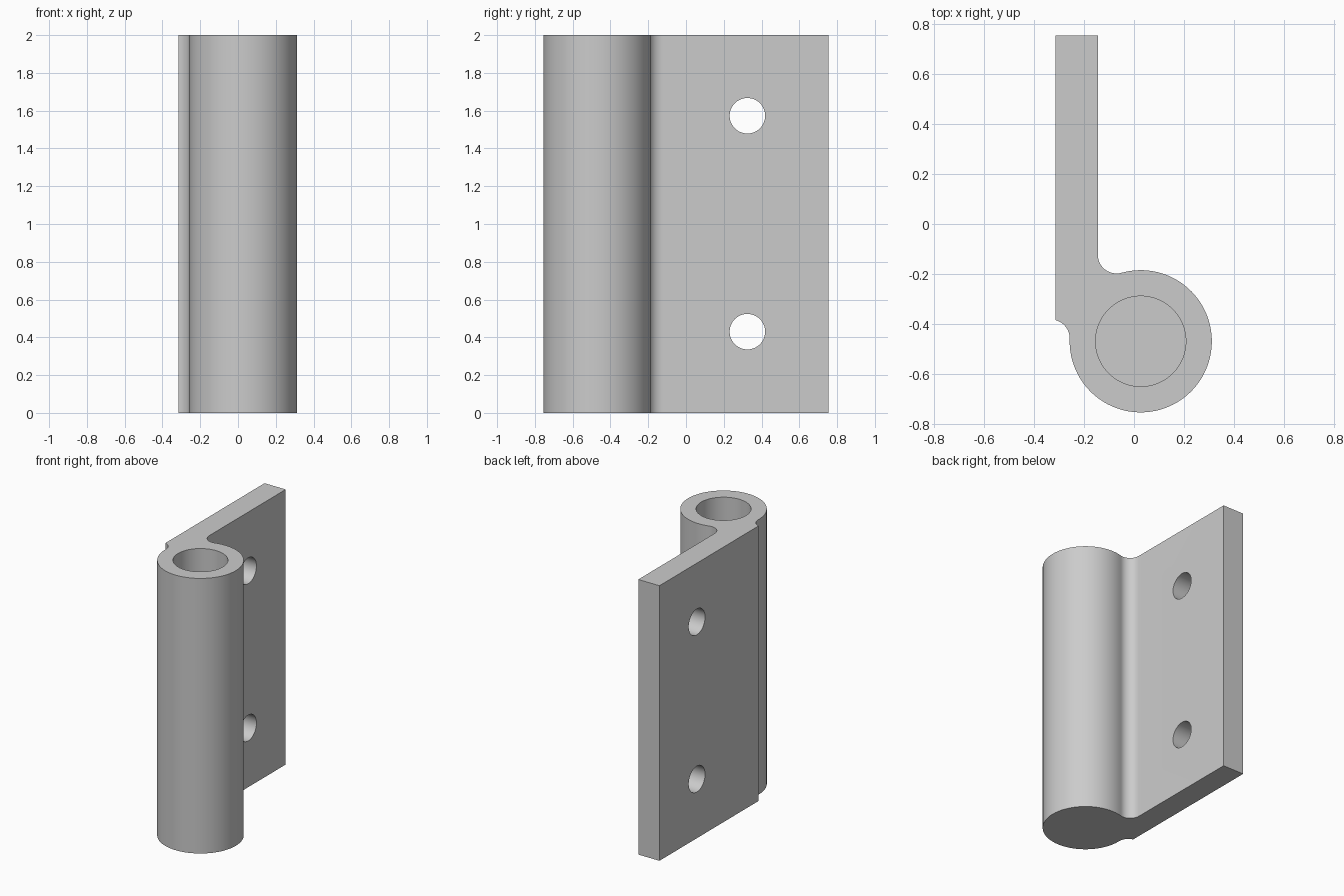
import bpy, bmesh
from math import sin, cos, atan2, acos, hypot, radians, pi
from mathutils import Matrix

if "Cube" in bpy.data.objects:
    bpy.data.objects.remove(bpy.data.objects["Cube"], do_unlink=True)

HEIGHT = 2.0
LEFT, RIGHT, BACK = -0.315, -0.145, 0.755   # plate limits
CX, CY, R = 0.027, -0.47, 0.285             # knuckle
BORE, BORE_FLOOR = 0.181, 0.15
FILLET = 0.075

steel = bpy.data.materials.new("steel grey")
steel.use_nodes = True
grey = (0.6, 0.6, 0.6, 1)
steel.diffuse_color = grey
steel.node_tree.nodes["Principled BSDF"].inputs["Base Color"].default_value = grey


def arc(cx, cy, r, a, b, n):
    return [(cx + r * cos(a + (b - a) * i / n), cy + r * sin(a + (b - a) * i / n))
            for i in range(n + 1)]


def make_object(name, bm):
    bmesh.ops.recalc_face_normals(bm, faces=bm.faces)
    mesh = bpy.data.meshes.new(name)
    bm.to_mesh(mesh)
    bm.free()
    mesh.materials.append(steel)
    obj = bpy.data.objects.new(name, mesh)
    bpy.context.collection.objects.link(obj)
    return obj


def cylinder(name, radius, depth, matrix, sides):
    bm = bmesh.new()
    bmesh.ops.create_cone(bm, cap_ends=True, segments=sides, radius1=radius,
                          radius2=radius, depth=depth, matrix=matrix)
    return make_object(name, bm)


# Section: plate blending into the round knuckle through two fillets
reach = R + FILLET
inner_x = RIGHT + FILLET
inner_y = CY + (reach ** 2 - (inner_x - CX) ** 2) ** 0.5
inner_angle = atan2(inner_y - CY, inner_x - CX)
outer_x, outer_y = CX - reach, CY + 0.012
outer_angle = atan2(outer_y - CY, outer_x - CX)

outline = [(RIGHT, BACK)]
outline += arc(inner_x, inner_y, FILLET, pi, pi + inner_angle, 14)
outline += arc(CX, CY, R, inner_angle, outer_angle - 2 * pi, 80)[1:]
outline += arc(outer_x, outer_y, FILLET, outer_angle - pi,
               acos((LEFT - outer_x) / FILLET), 12)[1:]
outline.append((LEFT, BACK))

# Hinge leaf extruded to full height
bm = bmesh.new()
face = bm.faces.new([bm.verts.new((x, y, 0)) for x, y in outline])
top = bmesh.ops.extrude_face_region(bm, geom=[face])["geom"]
bmesh.ops.translate(bm, vec=(0, 0, HEIGHT),
                    verts=[g for g in top if isinstance(g, bmesh.types.BMVert)])
leaf = make_object("hinge_leaf", bm)

# Blind pin bore and two screw holes
depth = HEIGHT - BORE_FLOOR + 0.1
cutters = [cylinder("pin_bore_cutter", BORE, depth,
                    Matrix.Translation((CX, CY, BORE_FLOOR + depth / 2)), 72)]
for z in (0.43, 1.573):
    place = Matrix.Translation(((LEFT + RIGHT) / 2, 0.325, z))
    cutters.append(cylinder("screw_hole_cutter", 0.094, 0.4,
                            place @ Matrix.Rotation(radians(90), 4, "Y"), 48))

bpy.ops.object.select_all(action="DESELECT")
leaf.select_set(True)
bpy.context.view_layer.objects.active = leaf
for cutter in cutters:
    cutter.hide_render = True
    mod = leaf.modifiers.new(cutter.name, "BOOLEAN")
    mod.operation, mod.solver, mod.object = "DIFFERENCE", "EXACT", cutter
    bpy.ops.object.modifier_apply(modifier=mod.name)
    bpy.data.objects.remove(cutter, do_unlink=True)

bpy.ops.object.shade_smooth_by_angle(angle=radians(30))
